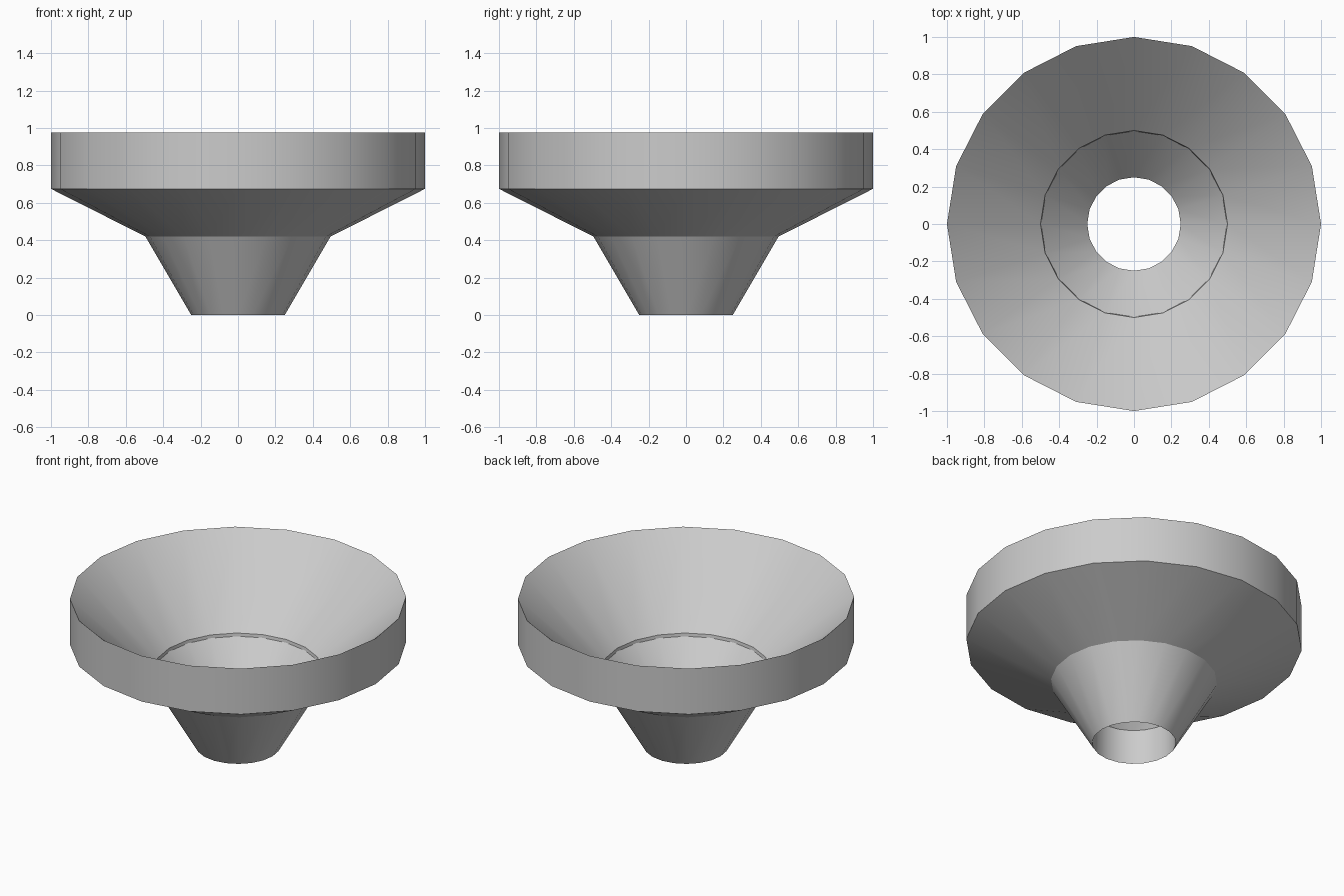
import bpy, bmesh, math

if "Cube" in bpy.data.objects:
    bpy.data.objects.remove(bpy.data.objects["Cube"])

SIDES = 20

# funnel wall: closed (radius, height) profile, outside going up then inside going down
PROFILE = [(0.25, 0.0), (0.495, 0.42), (1.0, 0.675), (1.0, 0.975),
           (0.50, 0.51), (0.497, 0.49), (0.25, 0.228)]

bm = bmesh.new()
rings = []
for r, z in PROFILE:
    rings.append([bm.verts.new((r * math.cos(2 * math.pi * i / SIDES),
                                r * math.sin(2 * math.pi * i / SIDES), z))
                  for i in range(SIDES)])
for k, low in enumerate(rings):
    high = rings[(k + 1) % len(rings)]
    for i in range(SIDES):
        j = (i + 1) % SIDES
        bm.faces.new((low[i], low[j], high[j], high[i]))
bmesh.ops.recalc_face_normals(bm, faces=bm.faces)

mesh = bpy.data.meshes.new("funnel")
bm.to_mesh(mesh)
bm.free()
funnel = bpy.data.objects.new("funnel", mesh)
bpy.context.collection.objects.link(funnel)

# smooth round the axis, crisp at the profile corners
bpy.context.view_layer.objects.active = funnel
funnel.select_set(True)
bpy.ops.object.shade_smooth_by_angle(angle=math.radians(25))
